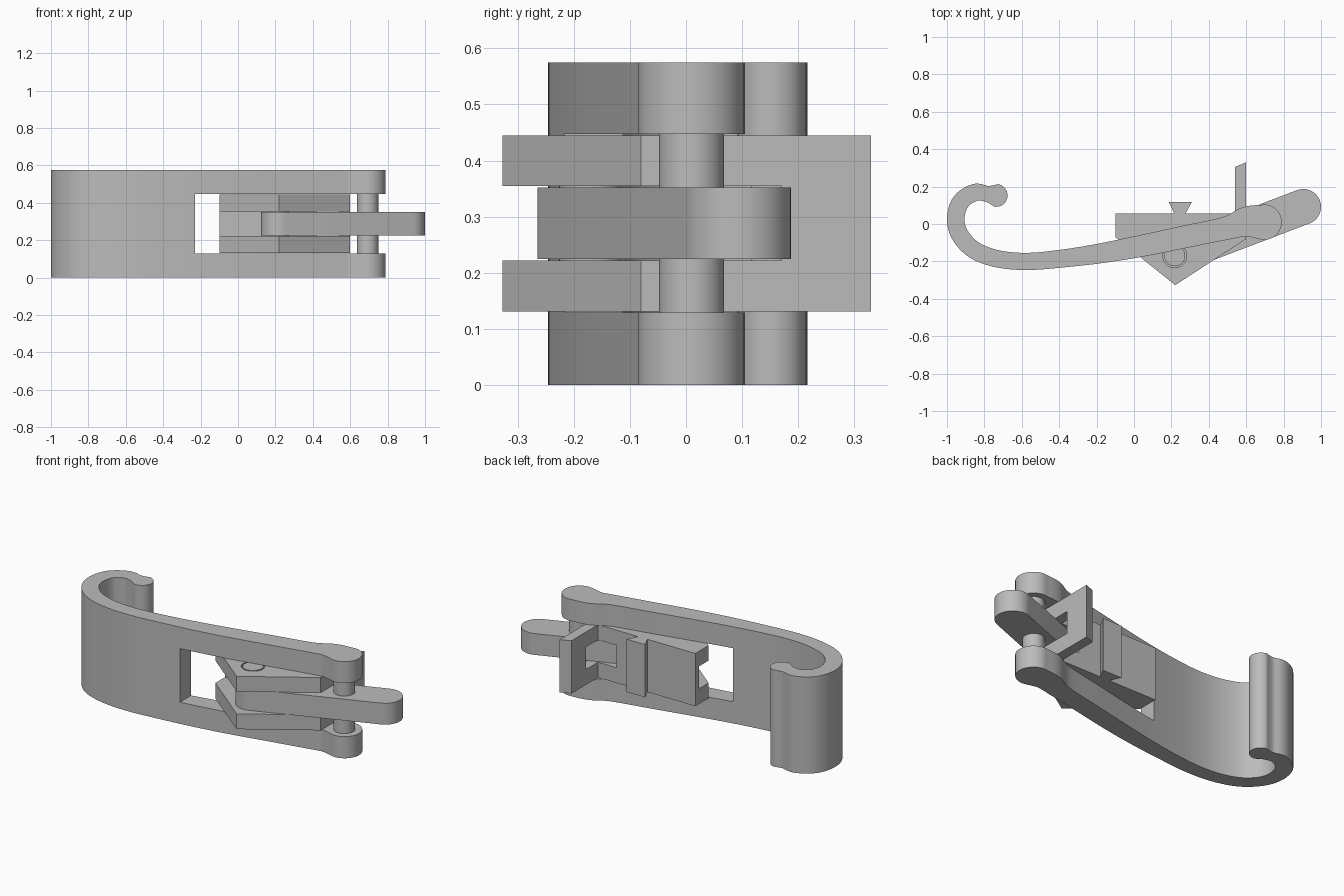
import bpy, bmesh, math
from mathutils import Vector

old = bpy.data.objects.get("Cube")
if old:
    bpy.data.objects.remove(old, do_unlink=True)

GREY = (0.5, 0.5, 0.5, 1)
grey = bpy.data.materials.new("plain grey")
grey.use_nodes = True
grey.diffuse_color = GREY
grey.node_tree.nodes["Principled BSDF"].inputs["Base Color"].default_value = GREY


def arc(centre, radius, start, end, steps=20):
    return [centre + radius * Vector((math.cos(a), math.sin(a)))
            for a in (start + (end - start) * i / steps for i in range(steps + 1))]


def extrude(name, outline, z0, z1):
    """Solid prism from an outline in plan."""
    bm = bmesh.new()
    face = bm.faces.new([bm.verts.new((p[0], p[1], z0)) for p in outline])
    top = bmesh.ops.extrude_face_region(bm, geom=[face])["geom"]
    bmesh.ops.translate(bm, vec=(0, 0, z1 - z0),
                        verts=[v for v in top if isinstance(v, bmesh.types.BMVert)])
    bmesh.ops.recalc_face_normals(bm, faces=bm.faces)
    mesh = bpy.data.meshes.new(name)
    bm.to_mesh(mesh)
    bm.free()
    mesh.materials.append(grey)
    obj = bpy.data.objects.new(name, mesh)
    bpy.context.collection.objects.link(obj)
    return obj


def select(obj):
    bpy.ops.object.select_all(action='DESELECT')
    obj.select_set(True)
    bpy.context.view_layer.objects.active = obj


def cut(obj, outline, z0, z1):
    cutter = extrude("cutter", outline, z0, z1)
    cutter.hide_render = True
    mod = obj.modifiers.new("cut", 'BOOLEAN')
    mod.operation, mod.solver, mod.object = 'DIFFERENCE', 'EXACT', cutter
    select(obj)
    bpy.ops.object.modifier_apply(modifier="cut")
    bpy.data.objects.remove(cutter, do_unlink=True)


def smooth(obj):
    select(obj)
    bpy.ops.object.shade_smooth_by_angle(angle=math.radians(30))


def rect(x0, x1, y0, y1):
    return [(x0, y0), (x1, y0), (x1, y1), (x0, y1)]


def circle(centre, radius):
    return arc(Vector(centre), radius, 0, 2 * math.pi, 48)[:-1]


def stroke(path, steps):
    """Outline of a rounded strip through (x, y, half width) points."""
    pts = [Vector(p) for p in path]
    pts = [2 * pts[0] - pts[1]] + pts + [2 * pts[-1] - pts[-2]]
    line = []
    for a, b, c, d in zip(pts, pts[1:], pts[2:], pts[3:]):
        for i in range(steps):
            t = i / steps
            line.append(0.5 * (2 * b + (c - a) * t + (2 * a - 5 * b + 4 * c - d) * t * t
                               + (3 * b - a - 3 * c + d) * t ** 3))
    line.append(pts[-2])
    left, right = [], []
    for i, p in enumerate(line):
        way = (line[min(i + 1, len(line) - 1)] - line[max(i - 1, 0)]).xy.normalized()
        side = Vector((-way.y, way.x)) * p.z
        left.append(p.xy + side)
        right.append(p.xy - side)
    way = (line[-1] - line[-2]).xy
    end = math.atan2(way.y, way.x)
    way = (line[0] - line[1]).xy
    start = math.atan2(way.y, way.x)
    half = math.pi / 2
    cap_end = arc(line[-1].xy, line[-1].z, end - half, end + half)[1:-1]
    cap_start = arc(line[0].xy, line[0].z, start - half, start + half)[1:-1]
    return right + cap_end + left[::-1] + cap_start


# Curled hook band, forked into two arms by a long window
hook = extrude("hook_band", stroke([
    (-.737, .153, .061), (-.785, .161, .043), (-.85, .169, .046), (-.925, .12, .047),
    (-.953, .03, .047), (-.93, -.06, .047), (-.85, -.142, .047), (-.72, -.188, .046),
    (-.56, -.2, .046), (-.37, -.183, .048), (-.18, -.157, .053), (.03, -.119, .058),
    (.25, -.073, .06), (.49, -.023, .062), (.6, .012, .08), (.695, .01, .095)], 6), 0, .575)
cut(hook, rect(-.23, 1, -.5, .5), .129, .447)
smooth(hook)

# Pivoting block with pointed lugs and an upright tab
block = extrude("clamp_block", [(-.1, .055), (-.1, -.07), (.22, -.327), (.6, -.08),
                                (.6, .33), (.54, .305), (.54, .055)], .131, .445)
cut(block, [(-.2, -.5), (.7, -.5), (.7, .17), (.42, .17), (.42, .02), (-.2, .02)], .222, .355)
PIVOT = (.218, -.17)
cut(block, circle(PIVOT, .064), 0, .6)

# Dovetail ridge on the back of the block
extrude("dovetail_ridge", [(.218, .05), (.272, .05), (.31, .118), (.186, .118)], .131, .445)

# Lever between the lugs
lever = extrude("lever", stroke([(*PIVOT, .095), (.905, .092, .095)], 1), .225, .352)
smooth(lever)

# Pins
smooth(extrude("pivot_pin", circle(PIVOT, .056), .131, .445))
smooth(extrude("arm_pin", circle((.693, .01), .058), .1, .47))
